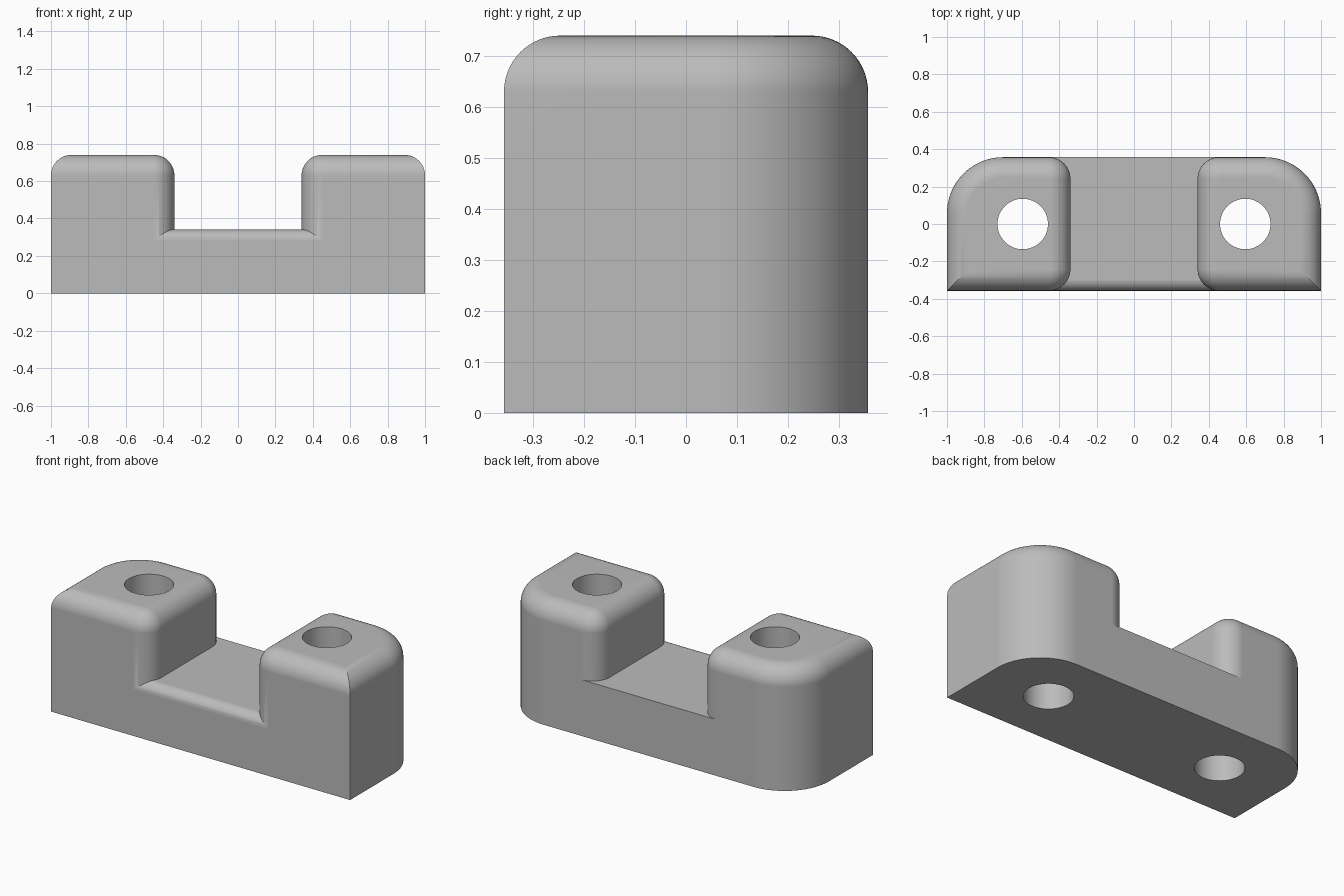
import bpy, bmesh
from math import sin, cos, pi

default = bpy.data.objects.get("Cube")
if default:
    bpy.data.objects.remove(default)

DEPTH, HEIGHT, FLOOR = 0.357, 0.74, 0.34   # half depth, post top, saddle floor
INNER, FILLET, HOLE_X, HOLE_R = 0.34, 0.11, 0.595, 0.135

grey = bpy.data.materials.new("plain grey")
grey.use_nodes = True
colour = (0.5, 0.5, 0.5, 1)
grey.diffuse_color = colour
grey.node_tree.nodes["Principled BSDF"].inputs["Base Color"].default_value = colour


def new_object(name, bm):
    bmesh.ops.recalc_face_normals(bm, faces=bm.faces)
    mesh = bpy.data.meshes.new(name)
    bm.to_mesh(mesh)
    bm.free()
    mesh.materials.append(grey)
    obj = bpy.data.objects.new(name, mesh)
    bpy.context.collection.objects.link(obj)
    return obj


def loft(name, rings):
    """Skin matching closed rings and cap both ends."""
    bm = bmesh.new()
    loops = [[bm.verts.new(p) for p in ring] for ring in rings]
    for low, high in zip(loops, loops[1:]):
        for i in range(len(low)):
            j = (i + 1) % len(low)
            bm.faces.new((low[i], low[j], high[j], high[i]))
    bm.faces.new(loops[0][::-1])
    bm.faces.new(loops[-1])
    return new_object(name, bm)


def post_ring(side, inset, z):
    """Plan of a post: sharp outer front corner, rounded elsewhere."""
    corners = [(1, -1, 0, 1), (1, 1, 0.3, 24), (-1, 1, 0.115, 16), (-1, -1, 0.115, 16)]
    points = []
    for k, (sx, sy, radius, steps) in enumerate(corners):
        cx = 1 - radius if sx > 0 else INNER + radius
        cy = sy * (DEPTH - radius)
        if radius == 0:
            points.append((side * (cx - inset), cy + inset, z))
            continue
        for s in range(steps + 1):
            a = (k - 1 + s / steps) * pi / 2
            r = radius - inset
            points.append((side * (cx + r * cos(a)), cy + r * sin(a), z))
    return points


def make_post(name, side):
    rings = [post_ring(side, 0, 0)]
    for s in range(17):
        a = s / 16 * pi / 2
        rings.append(post_ring(side, FILLET * (1 - cos(a)), HEIGHT - FILLET * (1 - sin(a))))
    return loft(name, rings)


def apply_boolean(target, other, operation):
    mod = target.modifiers.new(operation.lower(), "BOOLEAN")
    mod.operation, mod.object, mod.solver = operation, other, "EXACT"
    bpy.context.view_layer.objects.active = target
    bpy.ops.object.modifier_apply(modifier=mod.name)
    bpy.data.objects.remove(other)


# Saddle between the posts, with a rounded front top edge
edge = 0.06
profile = [(-DEPTH, 0), (DEPTH, 0), (DEPTH, FLOOR)]
for s in range(13):
    a = pi / 2 + s / 12 * pi / 2
    profile.append((-DEPTH + edge + edge * cos(a), FLOOR - edge + edge * sin(a)))
bracket = loft("bracket_body", [[(x, y, z) for y, z in profile] for x in (-0.47, 0.47)])

# Posts and their bolt holes
for name, side in (("left_post", 1), ("right_post", -1)):
    apply_boolean(bracket, make_post(name, side), "UNION")
for side in (1, -1):
    ring = [(side * HOLE_X + HOLE_R * cos(i * pi / 32), HOLE_R * sin(i * pi / 32)) for i in range(64)]
    cutter = loft("hole_cutter", [[(x, y, z) for x, y in ring] for z in (-0.1, 0.9)])
    cutter.hide_render = True
    apply_boolean(bracket, cutter, "DIFFERENCE")

# Merge coplanar pieces and smooth the rounds
bm = bmesh.new()
bm.from_mesh(bracket.data)
bmesh.ops.remove_doubles(bm, verts=bm.verts, dist=0.0001)
bmesh.ops.dissolve_limit(bm, angle_limit=0.002, verts=bm.verts, edges=bm.edges)
bm.to_mesh(bracket.data)
bm.free()
bpy.ops.object.select_all(action="DESELECT")
bracket.select_set(True)
bpy.context.view_layer.objects.active = bracket
bpy.ops.object.shade_smooth_by_angle(angle=0.45)
weighted = bracket.modifiers.new("clean_shading", "WEIGHTED_NORMAL")
weighted.keep_sharp = True
